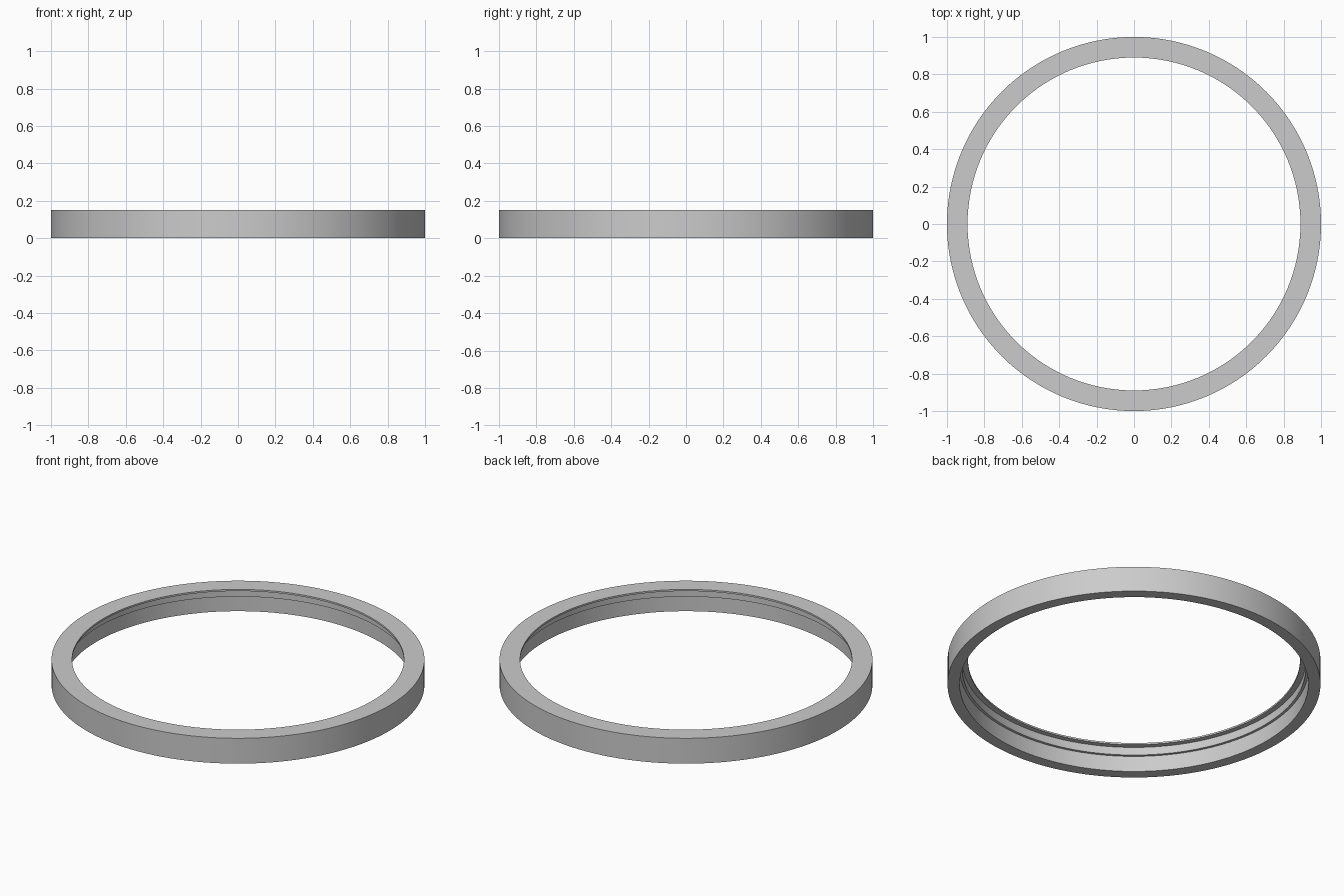
import bpy
import bmesh
from math import cos, sin, tau, radians

cube = bpy.data.objects.get("Cube")
if cube:
    bpy.data.objects.remove(cube, do_unlink=True)

SEGMENTS = 128

# Plain grey material
grey = bpy.data.materials.new("plain grey")
grey.use_nodes = True
colour = (0.6, 0.6, 0.6, 1)
grey.diffuse_color = colour
grey.node_tree.nodes["Principled BSDF"].inputs["Base Color"].default_value = colour

# Cross-section (radius, height): outer wall, top lip, then the stepped bore
profile = [(1, 0), (1, 0.15), (0.89, 0.15), (0.89, 0.14),
           (0.92, 0.14), (0.92, 0.093), (0.935, 0.093), (0.935, 0)]


def lathe(name, section, material):
    """Sweep a closed cross-section around the z axis."""
    bm = bmesh.new()
    rings = [[bm.verts.new((r * cos(tau * i / SEGMENTS), r * sin(tau * i / SEGMENTS), z))
              for r, z in section] for i in range(SEGMENTS)]
    count = len(section)
    for i, ring in enumerate(rings):
        following = rings[(i + 1) % SEGMENTS]
        for j in range(count):
            k = (j + 1) % count
            bm.faces.new((ring[j], following[j], following[k], ring[k]))
    bmesh.ops.recalc_face_normals(bm, faces=bm.faces)
    mesh = bpy.data.meshes.new(name)
    bm.to_mesh(mesh)
    bm.free()
    mesh.materials.append(material)
    obj = bpy.data.objects.new(name, mesh)
    bpy.context.collection.objects.link(obj)
    return obj


# Stepped ring
ring = lathe("stepped_ring", profile, grey)
bpy.ops.object.select_all(action="DESELECT")
ring.select_set(True)
bpy.context.view_layer.objects.active = ring
bpy.ops.object.shade_smooth_by_angle(angle=radians(30))
